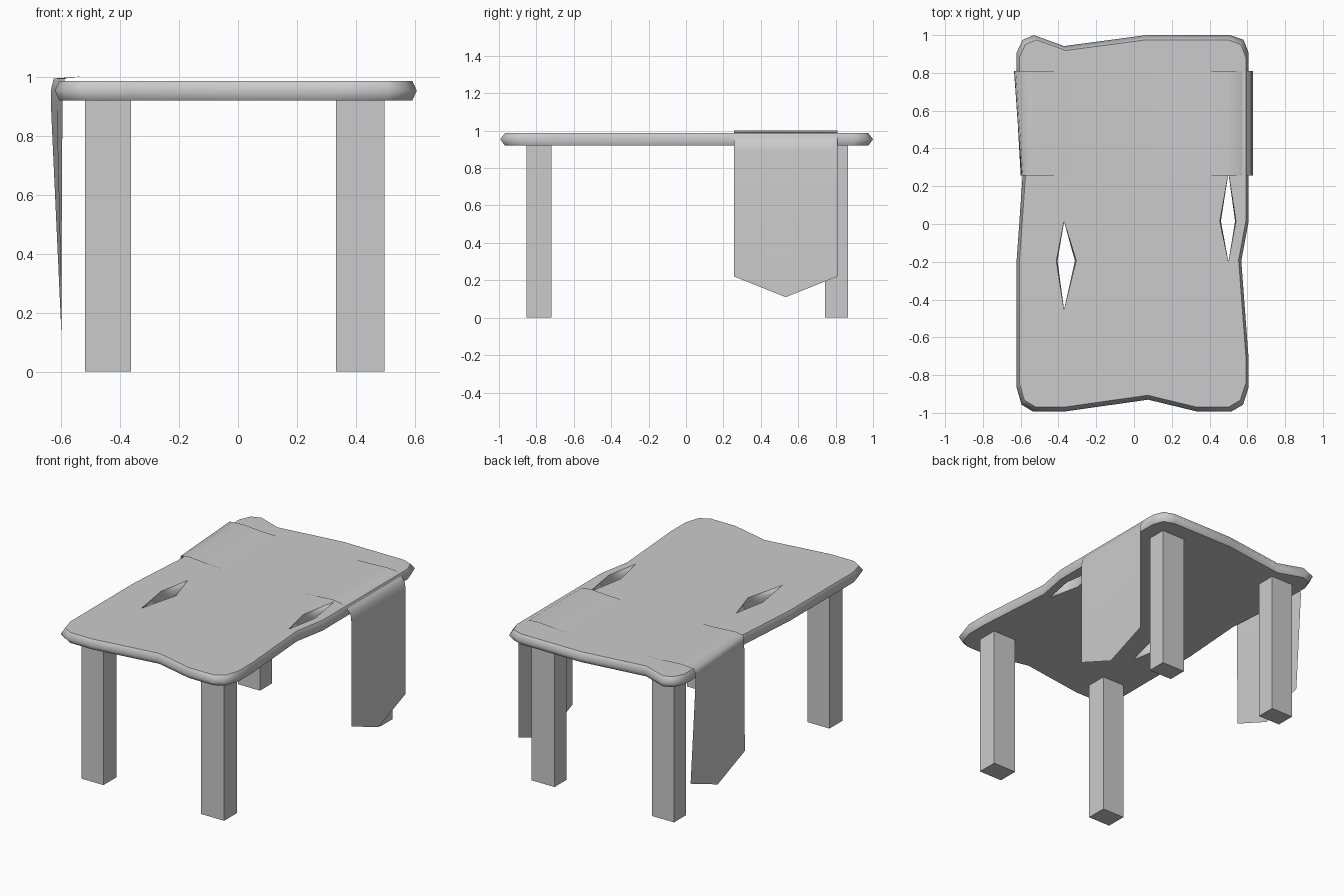
import bpy, bmesh

if "Cube" in bpy.data.objects:
    bpy.data.objects.remove(bpy.data.objects["Cube"])

Z_LOW, Z_MID, Z_TOP = 0.92, 0.954, 0.987


def finish(name, bm):
    bmesh.ops.recalc_face_normals(bm, faces=bm.faces)
    mesh = bpy.data.meshes.new(name)
    bm.to_mesh(mesh)
    bm.free()
    obj = bpy.data.objects.new(name, mesh)
    bpy.context.collection.objects.link(obj)
    return obj


# Tabletop: irregular slab with a pointed rim and two diamond-shaped splits
outline = [(-0.622, 0.905), (-0.59, 0.975), (-0.53, 1.0), (-0.37, 0.942),
           (0.065, 1.0), (0.51, 1.0), (0.58, 0.975), (0.607, 0.905),
           (0.607, 0.015), (0.568, -0.195), (0.607, -0.715), (0.607, -0.865),
           (0.577, -0.957), (0.515, -0.993), (0.335, -0.993), (0.075, -0.93),
           (-0.37, -0.993), (-0.535, -0.993), (-0.595, -0.957),
           (-0.622, -0.865), (-0.622, -0.2), (-0.59, 0.25), (-0.622, 0.75)]
left_split = [(-0.37, 0.015), (-0.313, -0.195), (-0.37, -0.455), (-0.405, -0.195)]
right_split = [(0.5, 0.27), (0.535, 0.015), (0.5, -0.2), (0.46, 0.015)]

bm = bmesh.new()
top_edges, low_edges = [], []


def rim(points, cx, sx, sy):
    """Three stacked rings; the upper and lower ones are scaled about cx."""
    rings = []
    for z, flat in ((Z_LOW, True), (Z_MID, False), (Z_TOP, True)):
        rings.append([bm.verts.new((cx + (x - cx) * sx if flat else x,
                                    y * sy if flat else y, z)) for x, y in points])
    n = len(points)
    for a, b in zip(rings, rings[1:]):
        for i in range(n):
            j = (i + 1) % n
            bm.faces.new((a[i], a[j], b[j], b[i])).smooth = True
    for ring, store in ((rings[0], low_edges), (rings[2], top_edges)):
        for i in range(n):
            e = bm.edges.get((ring[i], ring[(i + 1) % n]))
            e.smooth = False
            store.append(e)


rim(outline, 0, 0.975, 0.975)
rim(left_split, -0.365, 1.15, 1)
rim(right_split, 0.5, 1.15, 1)
for edges in (top_edges, low_edges):
    bmesh.ops.triangle_fill(bm, use_beauty=True, use_dissolve=False, edges=edges)
finish("tabletop", bm)


# Four square legs
def leg(name, x0, x1, y0, y1):
    bm = bmesh.new()
    bmesh.ops.create_cube(bm, size=1)
    for v in bm.verts:
        v.co = (x0 if v.co.x < 0 else x1, y0 if v.co.y < 0 else y1,
                0 if v.co.z < 0 else Z_LOW + 0.005)
    finish(name, bm)


for side, x0, x1 in (("left", -0.52, -0.363), ("right", 0.333, 0.498)):
    leg("front_" + side + "_leg", x0, x1, -0.853, -0.72)
    leg("back_" + side + "_leg", x0, x1, 0.742, 0.865)

# Cloth runner: thin sheet; each row is (x at front edge, x at back edge, z)
rows = [(-0.6, -0.6, 0.25), (-0.596, -0.635, 0.9), (-0.595, -0.634, 0.96),
        (-0.588, -0.626, 0.995), (-0.53, -0.53, 1.002), (-0.38, -0.38, 0.992),
        (-0.2, -0.2, 0.989), (0.2, 0.2, 0.989), (0.36, 0.36, 0.992),
        (0.5, 0.5, 1.0), (0.56, 0.56, 0.993), (0.602, 0.602, 0.97),
        (0.624, 0.624, 0.935), (0.63, 0.63, 0.89), (0.63, 0.63, 0.22)]
bm = bmesh.new()
grid = []
for k, (xf, xb, z) in enumerate(rows):
    drop = 0.11 if k in (0, len(rows) - 1) else 0
    grid.append([bm.verts.new((xf, 0.257, z)),
                 bm.verts.new(((xf + xb) / 2, 0.533, z - drop)),
                 bm.verts.new((xb, 0.81, z))])
for a, b in zip(grid, grid[1:]):
    for i in range(2):
        bm.faces.new((a[i], b[i], b[i + 1], a[i + 1])).smooth = True
for e in bm.edges:
    if len(e.link_faces) == 2 and e.calc_face_angle(0) > 0.7:
        e.smooth = False
finish("cloth_runner", bm)
